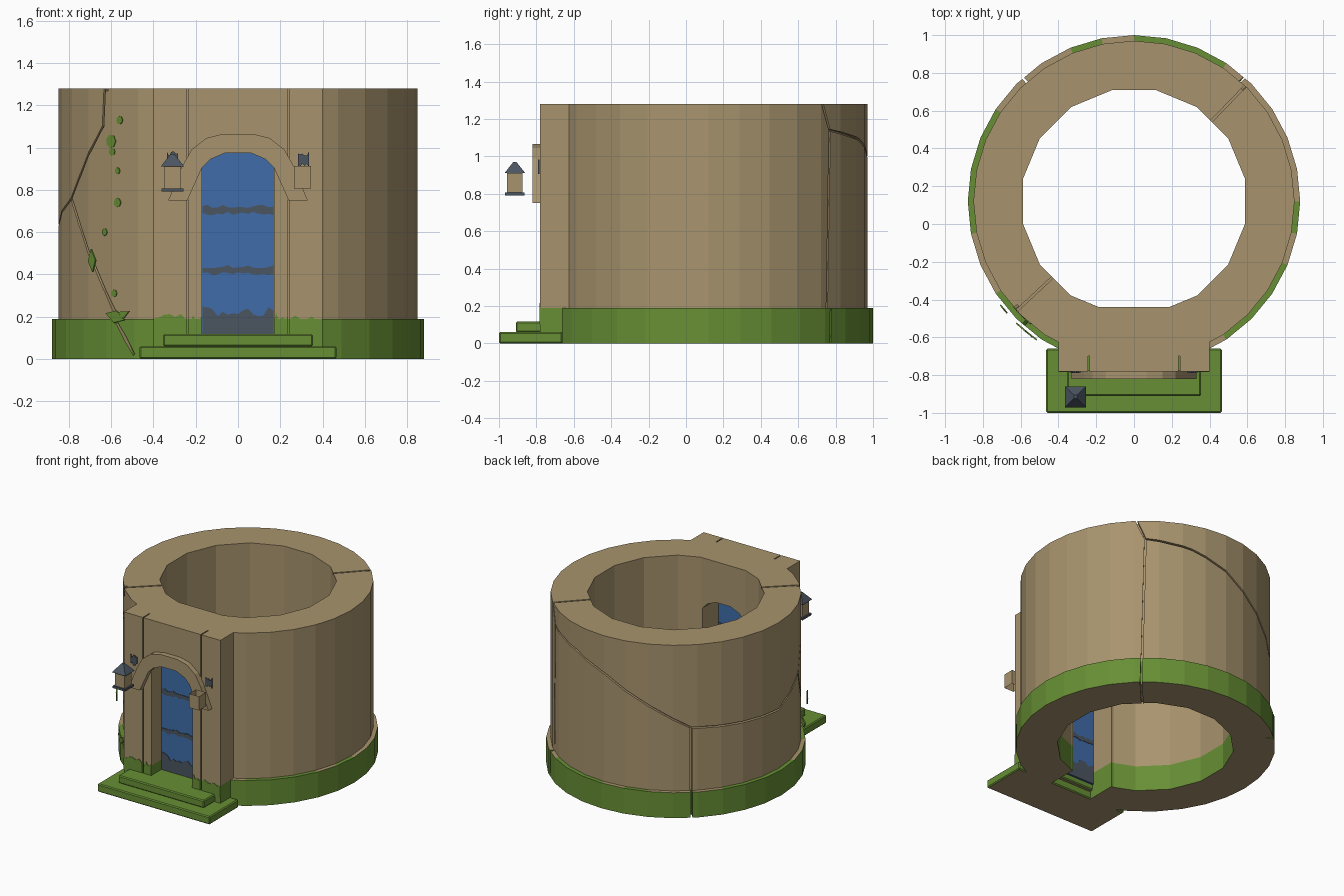
import bpy, bmesh, math, random
from mathutils import Vector, Matrix

if "Cube" in bpy.data.objects:
    bpy.data.objects.remove(bpy.data.objects["Cube"])
random.seed(4)

CY = 0.12            # centre of the round tower in y
H = 1.28

def mat(name, rgb):
    m = bpy.data.materials.new(name)
    m.diffuse_color = (*rgb, 1)
    m.use_nodes = True
    m.node_tree.nodes["Principled BSDF"].inputs["Base Color"].default_value = m.diffuse_color
    return m

STONE = mat("tan stone", (0.39, 0.295, 0.155))
MOSS = mat("moss green", (0.135, 0.275, 0.035))
BLUE = mat("door blue", (0.05, 0.15, 0.40))
SLATE = mat("dark slate", (0.07, 0.09, 0.12))

def finish(bm, name, *mats, normals=True):
    if normals:
        bmesh.ops.recalc_face_normals(bm, faces=bm.faces)
    me = bpy.data.meshes.new(name)
    bm.to_mesh(me)
    bm.free()
    ob = bpy.data.objects.new(name, me)
    bpy.context.collection.objects.link(ob)
    for m in mats:
        me.materials.append(m)
    return ob

def box(name, x0, x1, y0, y1, z0, z1, *mats, bevel=0, turn=None):
    bm = bmesh.new()
    bmesh.ops.create_cube(bm, size=1)
    for v in bm.verts:
        v.co = Vector(((x0 + x1) / 2 + v.co.x * (x1 - x0),
                       (y0 + y1) / 2 + v.co.y * (y1 - y0),
                       (z0 + z1) / 2 + v.co.z * (z1 - z0)))
    if bevel:
        bmesh.ops.bevel(bm, geom=bm.edges[:], offset=bevel, segments=1, affect='EDGES')
    if turn is not None:
        bm.transform(turn)
    return finish(bm, name, *mats)

def slab(name, pts, y0, y1, *mats):
    """Outline in x/z pushed along y."""
    bm = bmesh.new()
    f = bm.faces.new([bm.verts.new((x, y0, z)) for x, z in pts])
    r = bmesh.ops.extrude_face_region(bm, geom=[f])
    for v in r["geom"]:
        if isinstance(v, bmesh.types.BMVert):
            v.co.y = y1
    return finish(bm, name, *mats)

def boolean(ob, other, op):
    m = ob.modifiers.new("cut", 'BOOLEAN')
    m.operation, m.object, m.solver = op, other, 'EXACT'
    dg = bpy.context.evaluated_depsgraph_get()
    me = bpy.data.meshes.new_from_object(ob.evaluated_get(dg))
    ob.modifiers.clear()
    ob.data = me
    bpy.data.objects.remove(other)

# --- round wall with wider foot: 32 sides outside, 16 inside
bm = bmesh.new()
N = 32
rings = []
for i in range(N):
    a = 2 * math.pi * i / N
    ri = 0.60 if i % 2 else 0.60 * math.cos(math.pi / 16)
    prof = [(ri, 0), (.88, 0), (.88, .19), (.85, .19), (.85, H), (ri, H)]
    rings.append([bm.verts.new((r * math.cos(a), CY + r * math.sin(a), z)) for r, z in prof])
for i in range(N):
    A, B = rings[i], rings[(i + 1) % N]
    for j in range(6):
        k = (j + 1) % 6
        bm.faces.new((A[j], A[k], B[k], B[j]))
wall = finish(bm, "tower_wall", STONE, MOSS)

# --- square portal, door opening, pilaster joints
boolean(wall, box("portal", -.40, .40, -.78, -.44, 0, H, STONE), 'UNION')
arch_r = [(.17, .905), (.13, .945), (.06, .975)]
arch = arch_r + [(-x, z) for x, z in reversed(arch_r)]
boolean(wall, slab("opening", [(-.17, -.1), (.17, -.1)] + arch, -1, -.3), 'DIFFERENCE')
for s in (-.24, .24):
    boolean(wall, box("joint", s - .004, s + .004, -.9, -.70, -.1, 1.4), 'DIFFERENCE')

# --- cracks: ribbons following (angle, height) paths around the wall
def crack(path, w=.006, r0=.825, r1=.95):
    pts = []
    for (a, z), (b, y) in zip(path, path[1:]):
        n = max(1, int(abs(b - a) / 6))
        pts += [(a + (b - a) * t / n, z + (y - z) * t / n) for t in range(n)]
    pts.append(path[-1])
    flat = [Vector((.85 * math.radians(a), z)) for a, z in pts]
    bm = bmesh.new()
    secs = []
    for i, p in enumerate(flat):
        d = (flat[min(i + 1, len(flat) - 1)] - flat[max(i - 1, 0)]).normalized()
        n = Vector((-d.y, d.x)) * w
        sec = []
        for r, s in ((r0, 1), (r1, 1), (r1, -1), (r0, -1)):
            q = p + n * s
            sec.append(bm.verts.new((r * math.cos(q.x / .85), CY + r * math.sin(q.x / .85), q.y)))
        secs.append(sec)
    for A, B in zip(secs, secs[1:]):
        for j in range(4):
            k = (j + 1) % 4
            bm.faces.new((A[j], A[k], B[k], B[j]))
    bm.faces.new(secs[0])
    bm.faces.new(secs[-1])
    boolean(wall, finish(bm, "crack"), 'DIFFERENCE')

crack([(45, 1.31), (50, 1.14), (72, 1.09), (90, 1.0), (132, .66), (180, .63), (202, .76), (221, 1.1), (222, 1.31)])
crack([(50, 1.14), (48, -.03)])
crack([(132, .66), (132, -.03)])
crack([(202, .76), (236, .02)])
for deg, z0, z1 in ((46, H - .012, H + .1), (223, H - .012, H + .1), (48, -.1, .012), (132, -.1, .012)):
    turn = Matrix.Translation((0, CY, 0)) @ Matrix.Rotation(math.radians(deg), 4, 'Z')
    boolean(wall, box("split", .5, .95, -.006, .006, z0, z1, turn=turn), 'DIFFERENCE')

# --- mossy foot, underside stays stone, ledge is patchy
bm = bmesh.new()
bm.from_mesh(wall.data)
bmesh.ops.bisect_plane(bm, geom=bm.verts[:] + bm.edges[:] + bm.faces[:],
                       plane_co=(0, 0, .19), plane_no=(0, 0, 1))
for f in bm.faces:
    c = f.calc_center_median()
    ledge = f.normal.z > .5 and c.z < .3
    f.material_index = int(c.z < .195 and f.normal.z > -.5 and not (ledge and random.random() < .45))
bm.to_mesh(wall.data)
bm.free()

# --- ragged plates: moss on the portal, worn bands on the door
def ragged(name, x0, x1, z0, z1, jit, y0, y1, m, both=False, n=9):
    xs = [x0 + (x1 - x0) * i / n for i in range(n + 1)]
    j = lambda: random.uniform(-jit, jit)
    low = [(x, z0 + (j() if both else 0)) for x in xs]
    slab(name, low + [(x, z1 + j()) for x in reversed(xs)], y0, y1, m)

for x0, x1 in ((-.40, -.245), (-.235, -.17), (.17, .235), (.245, .40)):
    ragged("portal_moss", x0, x1, .1, .195, .022, -.784, -.778, MOSS, n=6)

slab("door", [(-.17, .10), (.17, .10)] + arch, -.66, -.63, BLUE)
for y0, y1 in ((-.664, -.659), (-.631, -.626)):
    ragged("door_foot_wear", -.168, .168, .10, .225, .025, y0, y1, SLATE, n=14)
    for z in (.42, .705):
        ragged("door_band", -.168, .168, z - .017, z + .017, .008, y0, y1, SLATE, True, 14)

# --- arch trim
out_r = [(.33, .75), (.265, .91), (.22, .99), (.15, 1.045), (.07, 1.065)]
in_r = [(.06, .975), (.13, .945), (.17, .905), (.24, .75)]
mir = lambda p: [(-x, z) for x, z in reversed(p)]
slab("arch_trim", out_r + mir(out_r) + mir(in_r) + in_r, -.82, -.775, STONE)

# --- steps, stone underneath
for name, x, y0, y1, z0, z1 in (("lower_step", .465, -1, -.66, 0, .06),
                                ("upper_step", .355, -.91, -.64, .06, .117)):
    s = box(name, -x, x, y0, y1, z0, z1, MOSS, STONE, bevel=.007)
    for p in s.data.polygons:
        p.material_index = int(p.normal.z < -.9)

# --- lanterns: left complete, right only the open glass body
def lantern_body(name, x):
    bm = bmesh.new()
    bmesh.ops.create_cube(bm, size=1)
    bmesh.ops.delete(bm, geom=[f for f in bm.faces if abs(f.normal.z) > .5], context='FACES_ONLY')
    for v in bm.verts:
        v.co = Vector((x + v.co.x * .082, -.915 + v.co.y * .082, .86 + v.co.z * .105))
    finish(bm, name, STONE, normals=False)

lantern_body("lantern_body_left", -.31)
lantern_body("lantern_body_right", .305)
box("lantern_plate", -.362, -.258, -.967, -.863, .792, .807, SLATE)
bm = bmesh.new()
bmesh.ops.create_cone(bm, cap_ends=True, segments=4, radius1=.079, radius2=.012, depth=.06,
                      matrix=Matrix.Translation((-.31, -.915, .94)) @ Matrix.Rotation(math.pi / 4, 4, 'Z'))
finish(bm, "lantern_roof", SLATE)
for x in (-.31, .31):
    ragged("lantern_mount", x - .027, x + .027, .915, .972, .014, -.79, -.782, SLATE, True, 5)

# --- moss spots and leaves on the left front of the wall
def on_wall(x, r):
    a = math.pi + math.acos(min(1, -x / r))
    rot = Matrix.Rotation(a, 4, 'Z') @ Matrix.Rotation(math.pi / 2, 4, 'Y')
    return Matrix.Translation((r * math.cos(a), CY + r * math.sin(a), 0)), rot

for x, z, s in ((-.56, 1.13, .02), (-.60, 1.03, .032), (-.595, .98, .02), (-.57, .89, .016),
                (-.57, .74, .022), (-.63, .60, .018), (-.585, .31, .018)):
    t, rot = on_wall(x, .848)
    bm = bmesh.new()
    bmesh.ops.create_cone(bm, cap_ends=True, segments=7, radius1=s, radius2=s, depth=.006,
                          matrix=Matrix.Translation((0, 0, z)) @ t @ rot)
    finish(bm, "moss_spot", MOSS)
for x, z, w, h, tilt in ((-.69, .465, .028, .055, .1), (-.58, .20, .03, .06, 1.3), (-.55, .205, .02, .05, 2.0)):
    t, rot = on_wall(x, .895)
    bm = bmesh.new()
    bmesh.ops.create_cone(bm, cap_ends=True, segments=4, radius1=1, radius2=1, depth=.008)
    bm.transform(Matrix.Translation((0, 0, z)) @ t @ rot @ Matrix.Rotation(tilt, 4, 'Z')
                 @ Matrix.Diagonal((h, w, 1, 1)))
    finish(bm, "ivy_leaf", MOSS)
